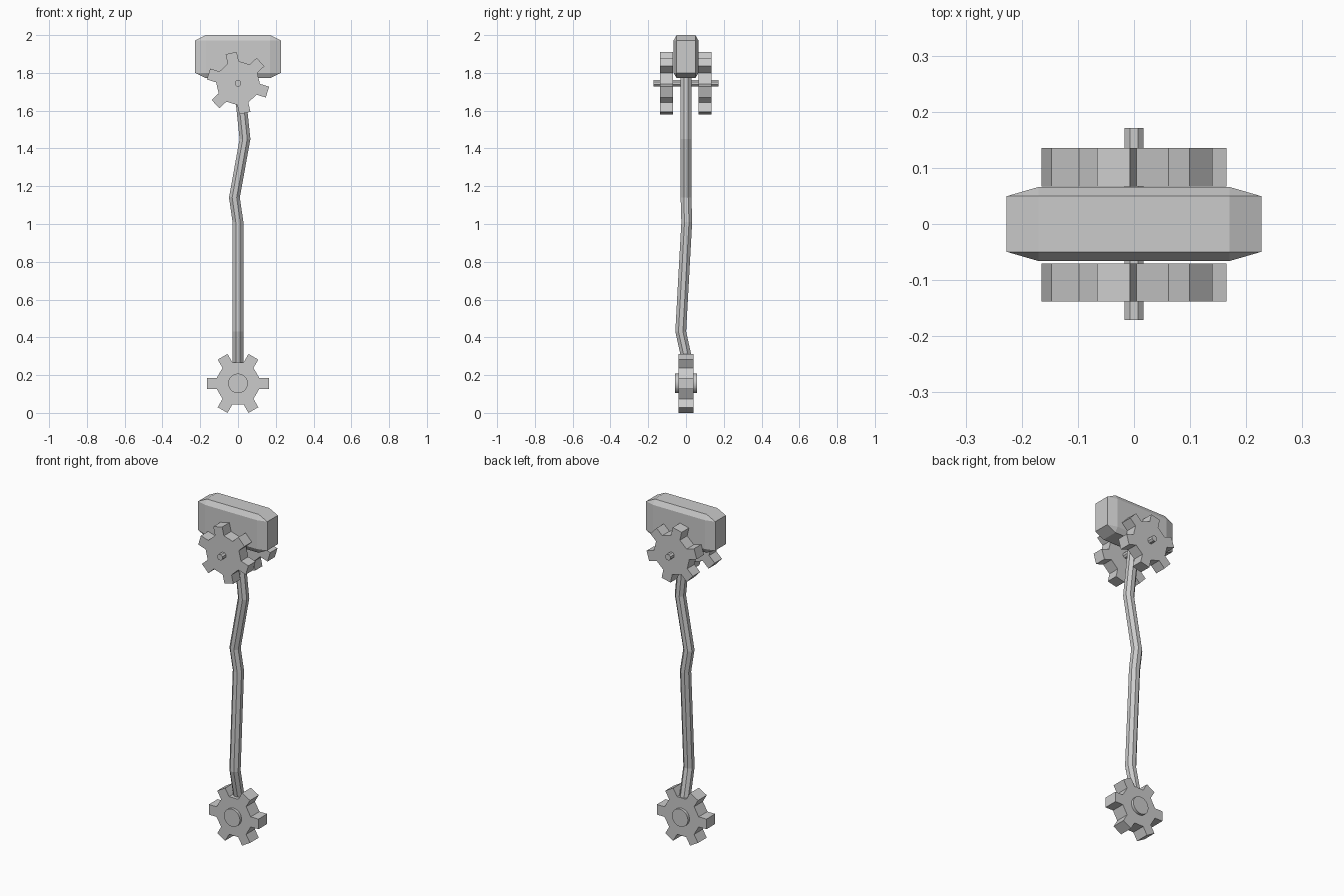
import bpy, bmesh
from math import sin, cos, pi, radians

if "Cube" in bpy.data.objects:
    bpy.data.objects.remove(bpy.data.objects["Cube"])


def make_object(name, bm):
    bmesh.ops.recalc_face_normals(bm, faces=bm.faces)
    mesh = bpy.data.meshes.new(name)
    bm.to_mesh(mesh)
    bm.free()
    ob = bpy.data.objects.new(name, mesh)
    bpy.context.collection.objects.link(ob)
    return ob


def loft(name, rings):
    """Skin a list of closed point rings and cap both ends."""
    bm = bmesh.new()
    rows = [[bm.verts.new(p) for p in ring] for ring in rings]
    n = len(rows[0])
    for a, b in zip(rows, rows[1:]):
        for i in range(n):
            j = (i + 1) % n
            bm.faces.new((a[i], a[j], b[j], b[i]))
    bm.faces.new(rows[0])
    bm.faces.new(rows[-1])
    return make_object(name, bm)


def prism_y(name, outline, z, y0, y1):
    """Extrude an x-z outline along y."""
    return loft(name, [[(px, y, z + pz) for px, pz in outline] for y in (y0, y1)])


def circle(r, n):
    return [(r * cos(2 * pi * (i + 0.5) / n), r * sin(2 * pi * (i + 0.5) / n)) for i in range(n)]


def gear_outline(turn, tip=0.163, root=0.112, half=0.03, teeth=6):
    pts = []
    for k in range(teeth):
        a = turn + 2 * pi * k / teeth
        for r, t in ((root, -half), (tip, -half), (tip, half), (root, half)):
            pts.append((r * cos(a) - t * sin(a), r * sin(a) + t * cos(a)))
    return pts


# Chamfered hammer head
bm = bmesh.new()
bmesh.ops.create_cube(bm, size=2)
bmesh.ops.bevel(bm, geom=bm.edges[:], offset=0.25, segments=1, affect='EDGES')
bmesh.ops.scale(bm, vec=(0.227, 0.066, 0.114), verts=bm.verts)
bmesh.ops.translate(bm, vec=(0, 0, 1.886), verts=bm.verts)
make_object("hammer_head", bm)

# Crooked handle
path = [(0, 0.012, 0.25), (0, -0.028, 0.43), (0, -0.006, 0.83), (0, 0.004, 1.01),
        (-0.019, 0, 1.14), (0.037, 0, 1.45), (0, 0, 1.80)]
loft("handle", [[(x + px, y + py, z) for px, py in circle(0.031, 8)] for x, y, z in path])

# Pommel gear with its hub
prism_y("pommel_gear", gear_outline(0), 0.156, -0.041, 0.041)
prism_y("pommel_hub", circle(0.052, 32), 0.156, -0.057, 0.057)

# Pair of side gears on an axle under the head
for side, y0, y1 in (("front", -0.138, -0.07), ("back", 0.067, 0.135)):
    prism_y(side + "_gear", gear_outline(radians(-17)), 1.746, y0, y1)
prism_y("axle", circle(0.0185, 8), 1.746, -0.171, 0.171)
